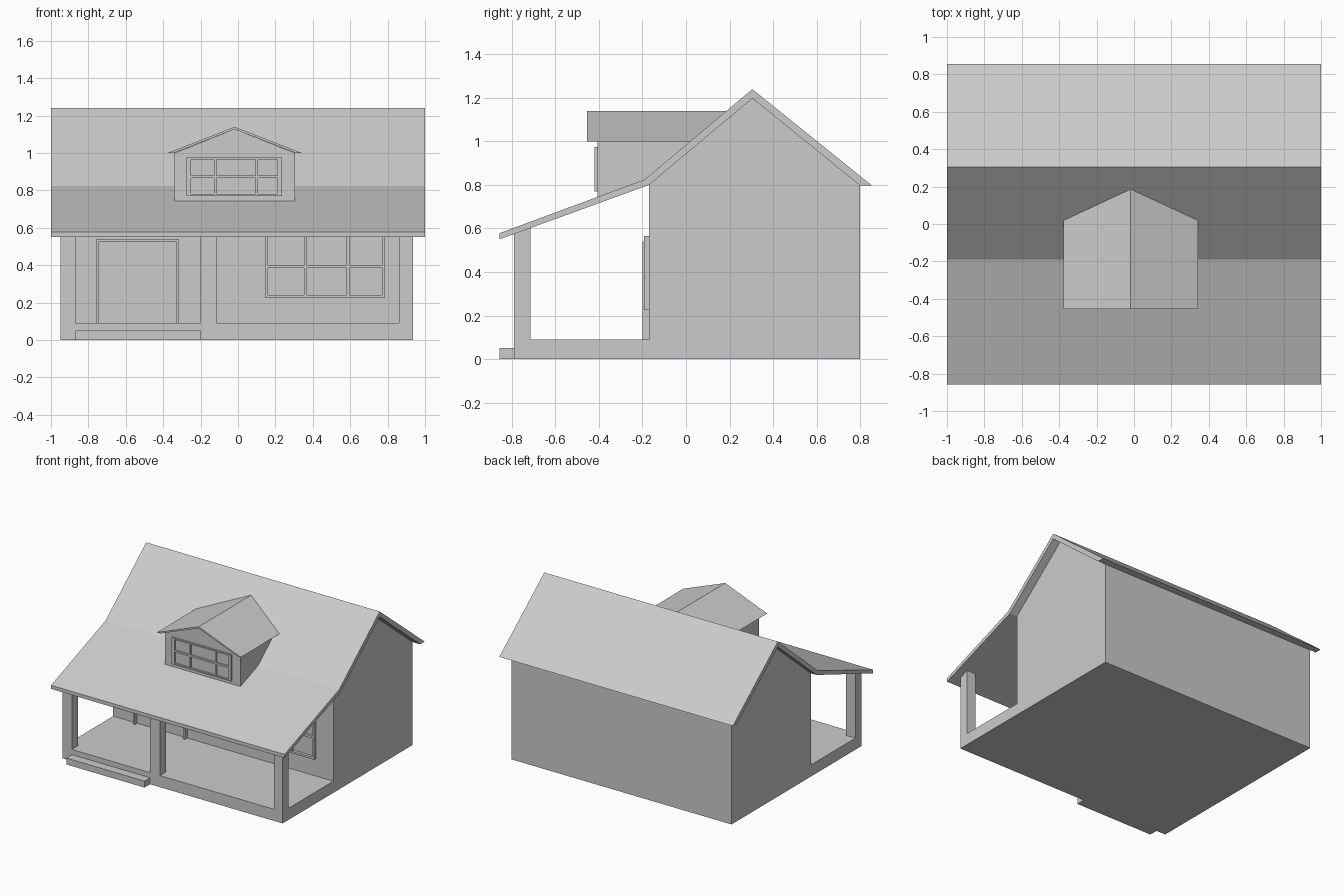
import bpy, bmesh

if "Cube" in bpy.data.objects:
    bpy.data.objects.remove(bpy.data.objects["Cube"])


def make(name, bm):
    bmesh.ops.recalc_face_normals(bm, faces=bm.faces)
    me = bpy.data.meshes.new(name)
    bm.to_mesh(me)
    bm.free()
    ob = bpy.data.objects.new(name, me)
    bpy.context.collection.objects.link(ob)
    return ob


def loft(bm, a, b):
    va = [bm.verts.new(p) for p in a]
    vb = [bm.verts.new(p) for p in b]
    bm.faces.new(va)
    bm.faces.new(vb[::-1])
    n = len(va)
    for i in range(n):
        bm.faces.new((va[i], vb[i], vb[(i + 1) % n], va[(i + 1) % n]))


def add_box(bm, x0, x1, y0, y1, z0, z1):
    ring = [(x0, y0), (x1, y0), (x1, y1), (x0, y1)]
    loft(bm, [(x, y, z0) for x, y in ring], [(x, y, z1) for x, y in ring])


def box(name, *dims):
    bm = bmesh.new()
    add_box(bm, *dims)
    return make(name, bm)


def along_x(name, prof, x0, x1):
    """Extrude a (y, z) profile along x."""
    bm = bmesh.new()
    loft(bm, [(x0, y, z) for y, z in prof], [(x1, y, z) for y, z in prof])
    return make(name, bm)


def roof_y(z):
    """Depth at which the steep front roof slope reaches height z."""
    return -0.19 + (z - 0.825) * 0.495 / 0.415


def into_roof(name, prof, y0):
    """Extrude an (x, z) profile back until it meets the roof slope."""
    bm = bmesh.new()
    loft(bm, [(x, y0, z) for x, z in prof],
         [(x, roof_y(z) + 0.008, z) for x, z in prof])
    return make(name, bm)


def window(name, x0, x1, z0, z1, y0, y1, side, edge, bars_x, bar_z, bar):
    """Raised frame with glazing bars set slightly back."""
    bm = bmesh.new()
    add_box(bm, x0, x0 + side, y0, y1, z0, z1)
    add_box(bm, x1 - side, x1, y0, y1, z0, z1)
    add_box(bm, x0 + side, x1 - side, y0, y1, z0, z0 + edge)
    add_box(bm, x0 + side, x1 - side, y0, y1, z1 - edge, z1)
    yb = y0 + 0.003
    for x in bars_x:
        add_box(bm, x - bar / 2, x + bar / 2, yb, y1, z0 + edge, z1 - edge)
    xs = [x0 + side] + [x + s * bar / 2 for x in bars_x for s in (-1, 1)] + [x1 - side]
    for a, b in zip(xs[::2], xs[1::2]):
        add_box(bm, a, b, yb, y1, bar_z - bar / 2, bar_z + bar / 2)
    return make(name, bm)


L, R = -0.95, 0.935

# Foundation and step
box("foundation", L, R, -0.79, 0.80, 0, 0.09)
box("porch_step", -0.87, -0.20, -0.858, -0.79, 0, 0.05)

# Gabled house body
along_x("house_walls", [(-0.17, 0.09), (0.80, 0.09), (0.80, 0.797),
                        (0.305, 1.198), (-0.17, 0.80)], L, R)

# Main roof with shallower porch slope
along_x("main_roof", [(-0.858, 0.55), (-0.858, 0.578), (-0.19, 0.825),
                      (0.305, 1.24), (0.855, 0.797), (0.80, 0.797),
                      (0.305, 1.198), (-0.17, 0.80)], -1, 1)

# Porch posts, tops following the roof underside
for name, x0, x1 in (("left_post", L, -0.87), ("middle_post", -0.20, -0.115),
                     ("right_post", 0.86, R)):
    along_x(name, [(-0.79, 0.09), (-0.715, 0.09), (-0.715, 0.61), (-0.79, 0.583)], x0, x1)

# Door surround
bm = bmesh.new()
add_box(bm, -0.76, -0.745, -0.20, -0.165, 0.09, 0.54)
add_box(bm, -0.33, -0.315, -0.20, -0.165, 0.09, 0.54)
add_box(bm, -0.745, -0.33, -0.20, -0.165, 0.525, 0.54)
make("door_frame", bm)

# Windows
window("front_window", 0.145, 0.785, 0.225, 0.565, -0.193, -0.165,
       0.015, 0.015, (0.362, 0.587), 0.393, 0.016)
window("dormer_window", -0.275, 0.235, 0.77, 0.975, -0.42, -0.403,
       0.024, 0.01, (-0.122, 0.10), 0.873, 0.014)

# Dormer walls, gable and roof
along_x("dormer_walls", [(-0.407, 0.735), (-0.407, 1.0), (0.027, 1.0),
                         (-0.185, 0.815)], -0.34, 0.305)
into_roof("dormer_gable", [(-0.34, 1.0), (0.305, 1.0), (-0.0175, 1.127)], -0.407)
into_roof("dormer_roof", [(-0.377, 1.0), (-0.0175, 1.14), (0.342, 1.0),
                          (0.31, 1.0), (-0.0175, 1.127), (-0.345, 1.0)], -0.455)
